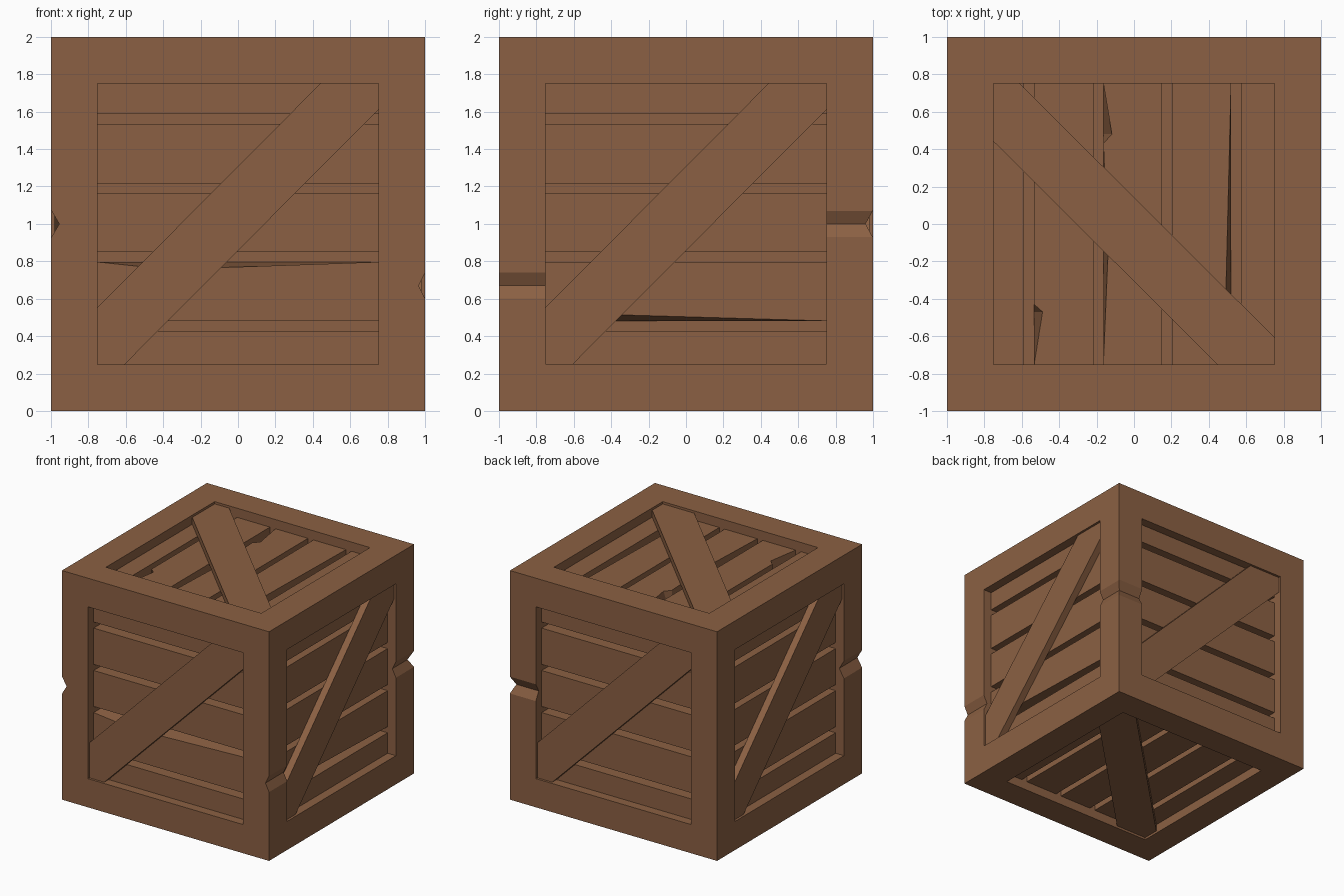
import bpy, bmesh
from mathutils import Vector

cube = bpy.data.objects.get("Cube")
if cube:
    bpy.data.objects.remove(cube)

wood = bpy.data.materials.new("brown wood")
wood.use_nodes = True
wood.diffuse_color = (0.26, 0.118, 0.056, 1)
wood.node_tree.nodes["Principled BSDF"].inputs["Base Color"].default_value = wood.diffuse_color

HALF = 0.75        # half width of each framed opening
POCKET = 0.2       # depth of the inner box behind the frame
PLANK = 0.08       # depth of the plank fronts
BRACE = 0.02       # depth of the brace fronts
CENTRE = Vector((0, 0, 1))


def finish(name, bm):
    bmesh.ops.recalc_face_normals(bm, faces=bm.faces)
    mesh = bpy.data.meshes.new(name)
    bm.to_mesh(mesh)
    bm.free()
    mesh.materials.append(wood)
    obj = bpy.data.objects.new(name, mesh)
    bpy.context.collection.objects.link(obj)
    return obj


def loft(name, rings):
    """Closed solid through a list of equal-length rings."""
    bm = bmesh.new()
    loops = [[bm.verts.new(p) for p in ring] for ring in rings]
    for a, b in zip(loops, loops[1:]):
        for i in range(len(a)):
            j = (i + 1) % len(a)
            bm.faces.new((a[i], a[j], b[j], b[i]))
    bm.faces.new(loops[0])
    bm.faces.new(loops[-1])
    return finish(name, bm)


# Frame: a cube with a square pocket sunk into every face
bm = bmesh.new()
bmesh.ops.create_cube(bm, size=2)
bmesh.ops.translate(bm, verts=bm.verts, vec=CENTRE)
panels = list(bm.faces)
bmesh.ops.inset_individual(bm, faces=panels, thickness=1 - HALF, use_even_offset=True)
bmesh.ops.inset_individual(bm, faces=panels, thickness=0, depth=-POCKET)
frame = finish("frame", bm)


# Battered notches across the corner posts
def notch(normal, side, corner, z, depth):
    n, s = Vector(normal), Vector(side)
    section = [(1.02, 0.11), (1 - depth, 0), (1.02, -0.11)]
    rings = [[n * d + s * t + Vector((0, 0, z + h)) for d, h in section]
             for t in (0.74 * corner, 1.05 * corner)]
    cutter = loft("notch_cutter", rings)
    cutter.hide_render = True
    mod = frame.modifiers.new("notch", "BOOLEAN")
    mod.operation = "DIFFERENCE"
    mod.solver = "EXACT"
    mod.object = cutter
    bpy.context.view_layer.objects.active = frame
    bpy.ops.object.modifier_apply(modifier=mod.name)
    bpy.data.objects.remove(cutter)


notch((1, 0, 0), (0, 1, 0), -1, 0.67, 0.035)
notch((1, 0, 0), (0, 1, 0), 1, 1.0, 0.035)
notch((0, 1, 0), (1, 0, 0), 1, 1.0, 0.04)
notch((-1, 0, 0), (0, 1, 0), -1, 1.0, 0.045)

# Each side: along-plank direction and across-plank direction
SIDES = {
    "front": ((1, 0, 0), (0, 0, 1)),
    "left": ((0, 1, 0), (0, 0, 1)),
    "back": ((-1, 0, 0), (0, 0, 1)),
    "right": ((0, -1, 0), (0, 0, 1)),
    "top": ((0, 1, 0), (-1, 0, 0)),
    "bottom": ((0, 1, 0), (1, 0, 0)),
}
# Chipped planks: (position, low edge shift, high edge shift)
CHIPS = {
    ("front", 1): [(-0.45, 0, -0.032), (-0.1, 0, -0.03)],
    ("left", 1): [(-0.45, 0.035, 0)],
    ("top", 1): [(-0.38, 0.028, 0)],
    ("top", 2): [(-0.15, 0, -0.025), (0.43, 0, 0), (0.48, 0, -0.045)],
    ("top", 3): [(-0.47, 0, -0.045), (-0.43, 0, 0)],
}
GAPS = (-0.545, -0.177, 0.19, 0.56)
edges = [-HALF] + [g + s * 0.0265 for g in GAPS for s in (-1, 1)] + [HALF]

# Diagonal brace outline, trimmed to the opening
BRACE_OUTLINE = [(-HALF, -0.445), (-HALF, -HALF), (-0.605, -HALF),
                 (HALF, 0.61), (HALF, HALF), (0.44, HALF)]

for side, (u, v) in SIDES.items():
    u, v = Vector(u), Vector(v)
    n = u.cross(v)

    def place(a, b, depth):
        return CENTRE + u * a + v * b + n * (1 - depth)

    # Five planks with open gaps between them
    for i in range(5):
        low, high = edges[2 * i:2 * i + 2]
        stations = [(-HALF, 0, 0)] + CHIPS.get((side, i), []) + [(HALF, 0, 0)]
        rings = [[place(a, low + dl, PLANK), place(a, high + dh, PLANK),
                  place(a, high, POCKET), place(a, low, POCKET)]
                 for a, dl, dh in stations]
        loft(f"{side}_plank_{i + 1}", rings)

    # Brace lying over the planks
    loft(f"{side}_brace", [[place(a, b, d) for a, b in BRACE_OUTLINE]
                           for d in (BRACE, PLANK)])
